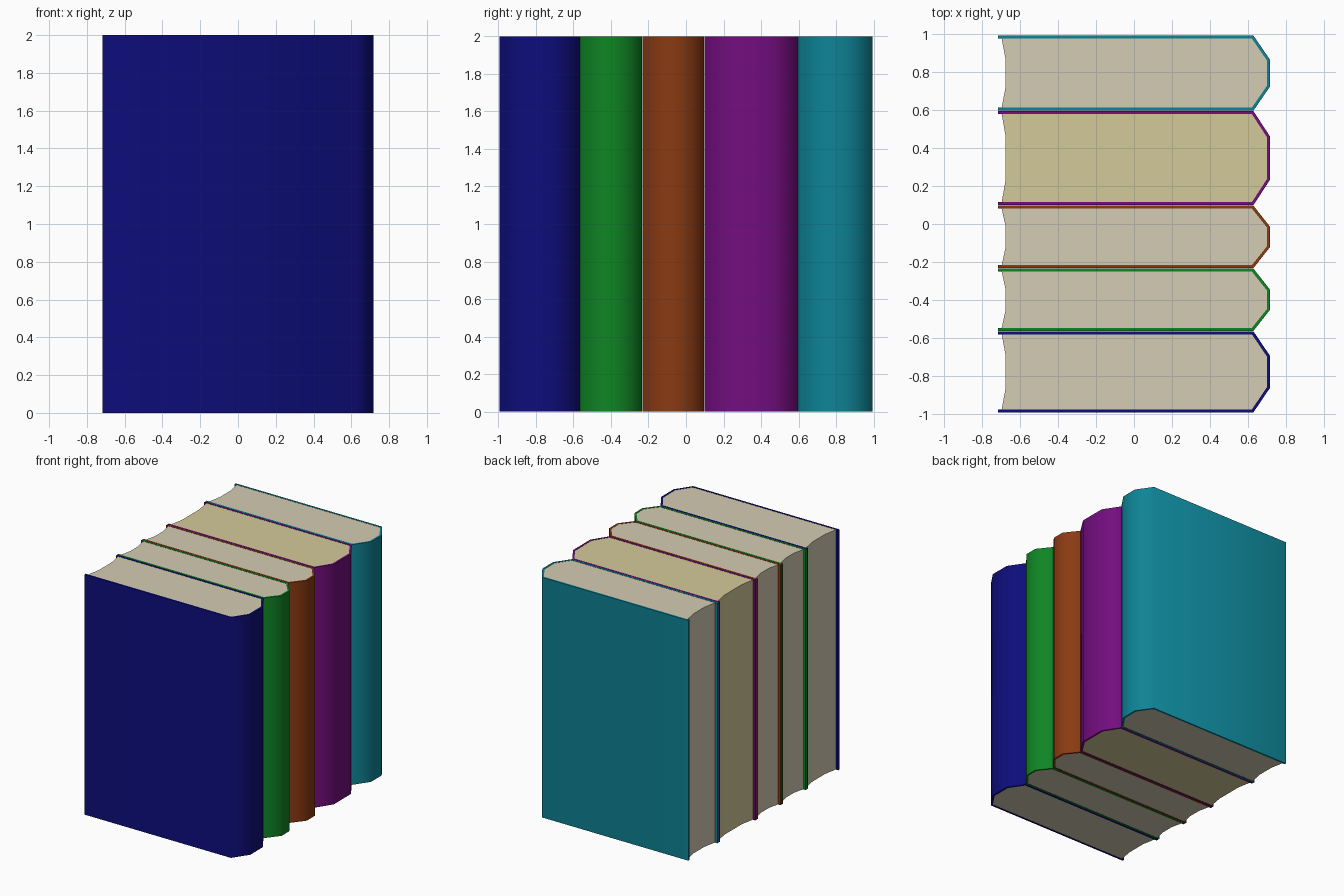
import bpy, bmesh, math

if "Cube" in bpy.data.objects:
    bpy.data.objects.remove(bpy.data.objects["Cube"])


def material(name, rgb):
    """Flat material from 0-255 display colour."""
    lin = [((c / 255 + 0.055) / 1.055) ** 2.4 if c > 10 else c / 255 / 12.92 for c in rgb]
    m = bpy.data.materials.new(name)
    m.diffuse_color = (*lin, 1)
    m.use_nodes = True
    m.node_tree.nodes["Principled BSDF"].inputs["Base Color"].default_value = m.diffuse_color
    return m


def prism(name, outline, z0, z1, mat):
    """Extrude a plan outline upright, smooth across the rounded spine."""
    bm = bmesh.new()
    base = bm.faces.new([bm.verts.new((x, y, z0)) for x, y in outline])
    ext = bmesh.ops.extrude_face_region(bm, geom=[base], use_keep_orig=True)
    top = [v for v in ext["geom"] if isinstance(v, bmesh.types.BMVert)]
    bmesh.ops.translate(bm, vec=(0, 0, z1 - z0), verts=top)
    bmesh.ops.recalc_face_normals(bm, faces=bm.faces)
    me = bpy.data.meshes.new(name)
    bm.to_mesh(me)
    bm.free()
    me.materials.append(mat)
    me.shade_smooth()
    me.set_sharp_from_angle(angle=math.radians(60))
    ob = bpy.data.objects.new(name, me)
    bpy.context.collection.objects.link(ob)
    return ob


LEFT, SHOULDER, SPINE = -0.718, 0.63, 0.718
THICK, HEIGHT, GAP = 0.016, 2.0, 0.001

cream = material("cream paper", (212, 204, 179))
yellowed = material("yellowed paper", (212, 202, 153))


def book(colour, rgb, y0, y1, bevel, paper):
    y0, y1 = y0 + GAP, y1 - GAP
    t = THICK
    # wraparound cover: outer line, then inner line back
    outer = [(LEFT, y0), (SHOULDER, y0), (SPINE, y0 + bevel),
             (SPINE, y1 - bevel), (SHOULDER, y1), (LEFT, y1)]
    inner = [(LEFT, y1 - t), (SHOULDER - 0.008, y1 - t), (SPINE - t, y1 - bevel - 0.004),
             (SPINE - t, y0 + bevel + 0.004), (SHOULDER - 0.008, y0 + t), (LEFT, y0 + t)]
    prism(colour + "_cover", outer + inner, 0, HEIGHT, material(colour + " cover", rgb))
    # page block with hollow fore edge
    fore = [(-0.698, y0 + t), (-0.677, y0 + bevel), (-0.677, y1 - bevel), (-0.698, y1 - t)]
    prism(colour + "_pages", fore + inner[1:5], 0.002, HEIGHT - 0.002, paper)


book("navy", (13, 13, 124), -0.995, -0.565, 0.13, cream)
book("green", (15, 133, 36), -0.565, -0.234, 0.112, cream)
book("brown", (138, 58, 18), -0.234, 0.098, 0.112, cream)
book("purple", (115, 13, 127), 0.098, 0.597, 0.135, yellowed)
book("teal", (14, 132, 150), 0.597, 0.995, 0.128, cream)
